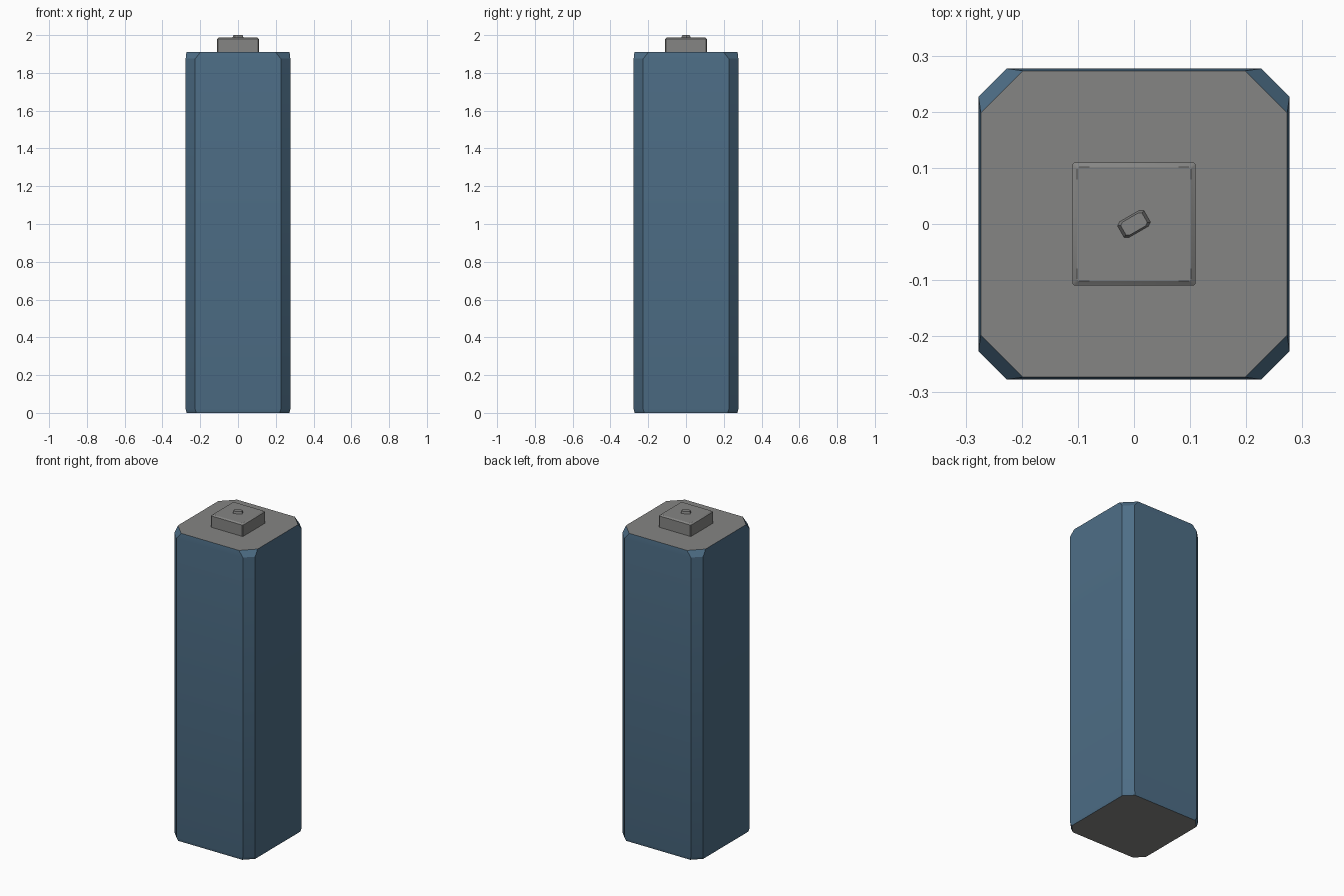
import bpy, bmesh, math

if "Cube" in bpy.data.objects:
    bpy.data.objects.remove(bpy.data.objects["Cube"])


def material(name, rgb):
    m = bpy.data.materials.new(name)
    m.diffuse_color = (*rgb, 1)
    m.use_nodes = True
    m.node_tree.nodes["Principled BSDF"].inputs["Base Color"].default_value = m.diffuse_color
    return m


blue = material("slate blue", (0.075, 0.155, 0.24))
grey = material("stone grey", (0.235, 0.235, 0.23))


def loft(name, rings, mats, cap_index=0):
    """Stack chamfered square rings given as (z, half width, chamfer)."""
    bm = bmesh.new()
    loops = []
    for z, h, c in rings:
        k = h - c
        pts = [(k, -h), (h, -k), (h, k), (k, h), (-k, h), (-h, k), (-h, -k), (-k, -h)]
        loops.append([bm.verts.new((x, y, z)) for x, y in pts])
    for a, b in zip(loops, loops[1:]):
        for i in range(8):
            j = (i + 1) % 8
            bm.faces.new((a[i], a[j], b[j], b[i]))
    for f in (bm.faces.new(loops[0][::-1]), bm.faces.new(loops[-1])):
        f.material_index = cap_index
    me = bpy.data.meshes.new(name)
    bm.to_mesh(me)
    bm.free()
    for m in mats:
        me.materials.append(m)
    ob = bpy.data.objects.new(name, me)
    bpy.context.collection.objects.link(ob)
    bpy.context.view_layer.objects.active = ob
    ob.select_set(True)
    bpy.ops.object.shade_smooth_by_angle(angle=math.radians(30))
    ob.select_set(False)
    return ob


# Tall column: blue sides, grey roof and underside, corners clipped at the top
loft("tower_body", [(0, 0.272, 0.052), (0.02, 0.277, 0.05), (1.875, 0.277, 0.05),
                    (1.91, 0.273, 0.075)], [blue, grey], 1)

# Square rooftop block
loft("roof_block", [(1.90, 0.110, 0.004), (1.98, 0.110, 0.004), (1.987, 0.102, 0.004)], [grey])

# Small raised vent in the middle of the block
vent = loft("roof_vent", [(1.98, 0.03, 0.008), (2.0, 0.022, 0.006)], [grey])
vent.rotation_euler.z = math.radians(30)
vent.scale.y = 0.6
